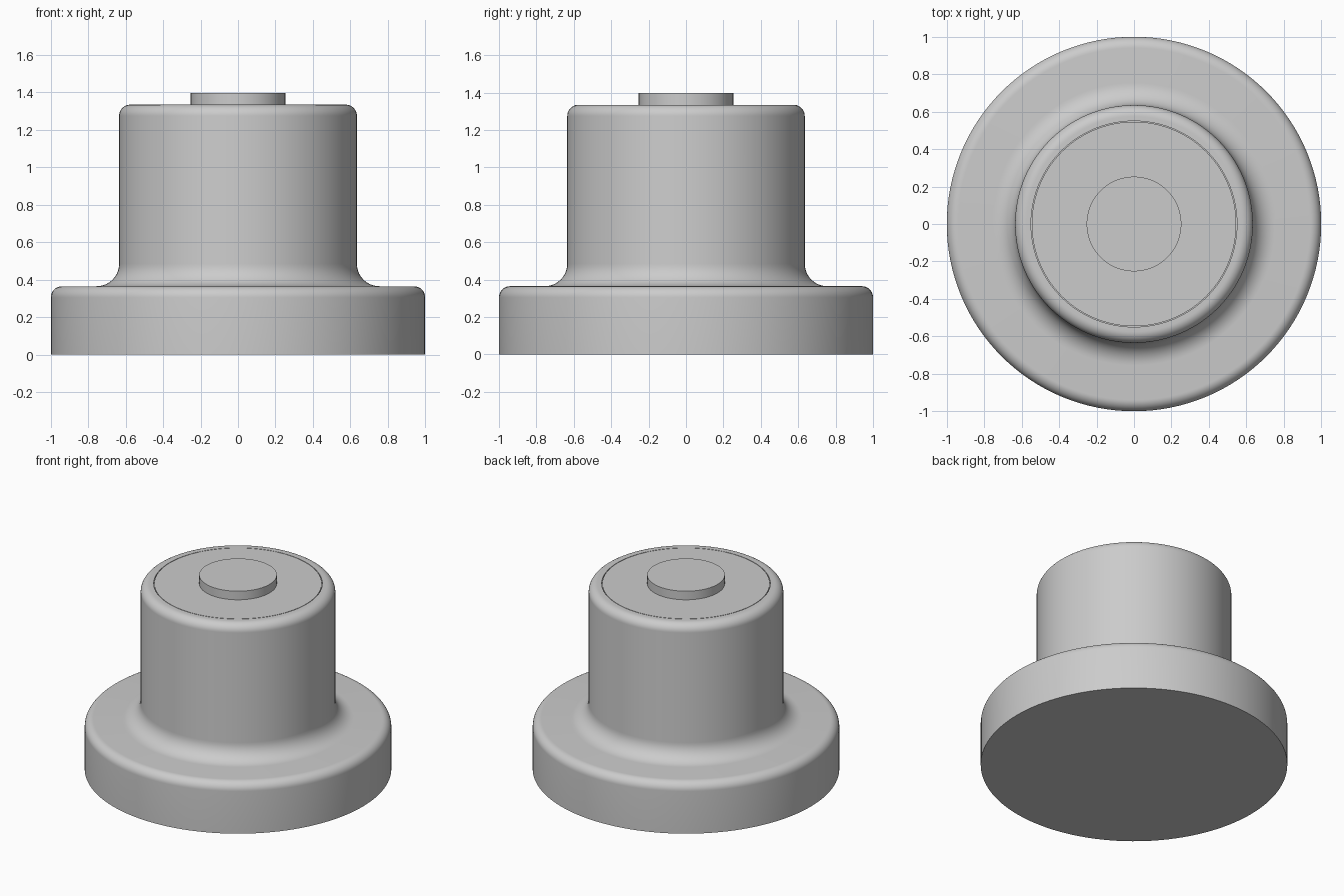
import bpy, bmesh, math

cube = bpy.data.objects.get("Cube")
if cube:
    bpy.data.objects.remove(cube, do_unlink=True)

SEGMENTS = 128

grey = bpy.data.materials.new("plain grey")
grey.use_nodes = True
colour = (0.6, 0.6, 0.6, 1)
grey.diffuse_color = colour
grey.node_tree.nodes["Principled BSDF"].inputs["Base Color"].default_value = colour


def arc(cx, cz, r, start, end, steps=10):
    """Points of a quarter round in the profile plane."""
    angles = [math.radians(start + (end - start) * i / steps) for i in range(steps + 1)]
    return [(cx + r * math.cos(a), cz + r * math.sin(a)) for a in angles]


def lathe(name, profile):
    """Spin an (radius, height) profile around the z axis."""
    bm = bmesh.new()
    verts = [bm.verts.new((r, 0, z)) for r, z in profile]
    edges = [bm.edges.new(pair) for pair in zip(verts, verts[1:])]
    bmesh.ops.spin(bm, geom=verts + edges, cent=(0, 0, 0), axis=(0, 0, 1),
                   angle=math.tau, steps=SEGMENTS)
    bmesh.ops.remove_doubles(bm, verts=bm.verts, dist=0.0002)
    bmesh.ops.recalc_face_normals(bm, faces=bm.faces)
    mesh = bpy.data.meshes.new(name)
    bm.to_mesh(mesh)
    bm.free()
    mesh.materials.append(grey)
    obj = bpy.data.objects.new(name, mesh)
    bpy.context.collection.objects.link(obj)
    bpy.ops.object.select_all(action="DESELECT")
    obj.select_set(True)
    bpy.context.view_layer.objects.active = obj
    bpy.ops.object.shade_smooth_by_angle(angle=math.radians(30))


# Flanged base and drum in one profile, with a fine seam around the top
lathe("flanged_body",
      [(0, 0), (1, 0)]
      + arc(0.94, 0.305, 0.06, 0, 90)
      + arc(0.755, 0.485, 0.12, 270, 180)
      + arc(0.575, 1.275, 0.06, 0, 90)
      + [(0.55, 1.335), (0.55, 1.325), (0.546, 1.325), (0.546, 1.335), (0, 1.335)])

# Raised round button on the top
lathe("top_button", [(0, 1.33), (0.253, 1.33), (0.253, 1.397), (0, 1.397)])
